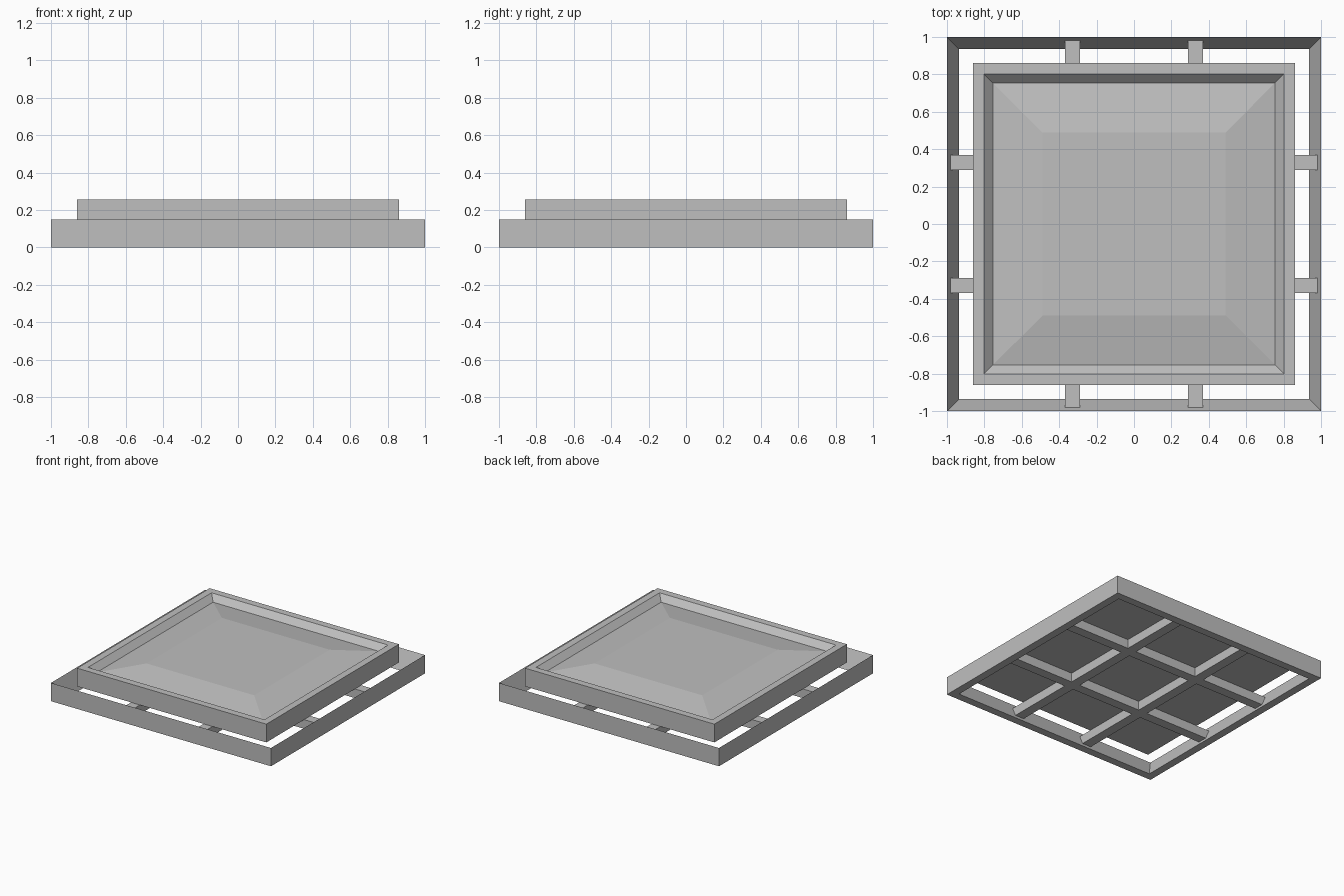
import bpy
import bmesh
from mathutils import Matrix

cube = bpy.data.objects.get("Cube")
if cube:
    bpy.data.objects.remove(cube, do_unlink=True)

grey = bpy.data.materials.new("plain_grey")
grey.use_nodes = True
grey.diffuse_color = (0.52, 0.52, 0.52, 1)
grey.node_tree.nodes["Principled BSDF"].inputs["Base Color"].default_value = grey.diffuse_color


def finish(name, bm):
    """Turn a bmesh into a named flat-shaded object."""
    bmesh.ops.recalc_face_normals(bm, faces=bm.faces)
    mesh = bpy.data.meshes.new(name)
    bm.to_mesh(mesh)
    bm.free()
    mesh.materials.append(grey)
    obj = bpy.data.objects.new(name, mesh)
    bpy.context.collection.objects.link(obj)
    return obj


def square_sweep(name, profile, closed):
    """Sweep a (half width, height) profile round a square."""
    bm = bmesh.new()
    corners = [(-1, -1), (1, -1), (1, 1), (-1, 1)]
    rings = [[bm.verts.new((x * r, y * r, z)) for x, y in corners]
             for r, z in profile]
    pairs = list(zip(rings, rings[1:]))
    if closed:
        pairs.append((rings[-1], rings[0]))
    else:
        bm.faces.new(rings[0])
        bm.faces.new(rings[-1])
    for a, b in pairs:
        for i in range(4):
            j = (i + 1) % 4
            bm.faces.new((a[i], a[j], b[j], b[i]))
    return finish(name, bm)


def beam(name, size, location):
    bm = bmesh.new()
    bmesh.ops.create_cube(bm, size=1, matrix=Matrix.Translation(location) @ Matrix.Diagonal((*size, 1)))
    return finish(name, bm)


# Outer frame: triangular section, sloping inward and down
square_sweep("outer_frame", [(1, 0), (1, 0.15), (0.935, 0)], True)

# Raised tray: flat rim, bevelled groove and a shallow raised centre
square_sweep("tray", [(0.86, 0.105), (0.86, 0.255), (0.802, 0.255),
                      (0.755, 0.208), (0.49, 0.252)], False)

# Crossed support beams between frame and tray
for side, offset in (("right", -0.33), ("left", 0.33)):
    beam(f"lengthwise_beam_{side}", (0.08, 1.96, 0.075), (offset, 0, 0.0675))
for side, offset in (("front", -0.33), ("back", 0.33)):
    beam(f"crosswise_beam_{side}", (1.96, 0.08, 0.075), (0, offset, 0.0675))
